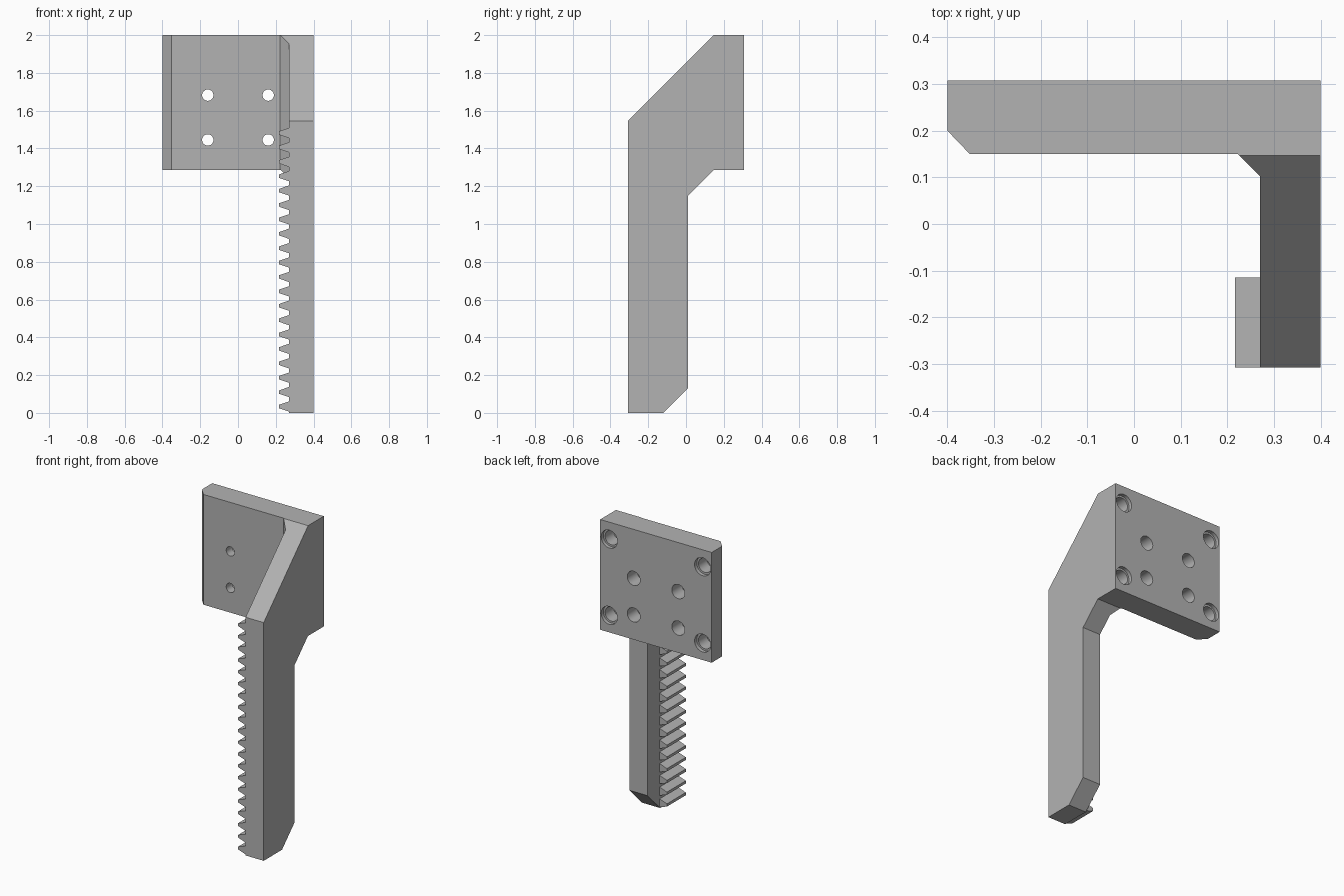
import bpy, bmesh
from mathutils import Matrix

if "Cube" in bpy.data.objects:
    bpy.data.objects.remove(bpy.data.objects["Cube"], do_unlink=True)

grey = bpy.data.materials.new("machined grey")
grey.use_nodes = True
colour = (0.45, 0.45, 0.45, 1)
grey.diffuse_color = colour
grey.node_tree.nodes["Principled BSDF"].inputs["Base Color"].default_value = colour


def prism(name, outline, place, start, end):
    """Extrude a 2D outline from start to end; place maps (a, b, depth) to xyz."""
    bm = bmesh.new()
    face = bm.faces.new([bm.verts.new(place(a, b, start)) for a, b in outline])
    new = bmesh.ops.extrude_face_region(bm, geom=[face])["geom"]
    shift = place(0, 0, end - start)
    bmesh.ops.translate(bm, verts=[v for v in new if isinstance(v, bmesh.types.BMVert)], vec=shift)
    bmesh.ops.recalc_face_normals(bm, faces=bm.faces)
    return make(name, bm)


def make(name, bm):
    mesh = bpy.data.meshes.new(name)
    bm.to_mesh(mesh)
    bm.free()
    mesh.materials.append(grey)
    obj = bpy.data.objects.new(name, mesh)
    bpy.context.scene.collection.objects.link(obj)
    return obj


def boolean(obj, cutter, operation):
    mod = obj.modifiers.new(operation.lower(), 'BOOLEAN')
    mod.operation = operation
    mod.object = cutter
    mod.solver = 'EXACT'
    bpy.context.view_layer.objects.active = obj
    bpy.ops.object.modifier_apply(modifier=mod.name)
    bpy.data.objects.remove(cutter, do_unlink=True)


FRONT, BACK, PLATE, TOP, PLATE_BASE = -0.308, 0.308, 0.15, 2.0, 1.285
ARM_IN, ARM_OUT = 0.27, 0.4

# bracket: L-shaped plan trimmed by the side outline
plan = [(-0.4, BACK), (-0.4, 0.2), (-0.352, PLATE), (0.222, PLATE), (ARM_IN, 0.102),
        (ARM_IN, FRONT), (ARM_OUT, FRONT), (ARM_OUT, BACK)]
side = [(-0.5, 0), (-0.12, 0), (0.01, 0.13), (0.01, 1.15), (0.145, PLATE_BASE),
        (0.5, PLATE_BASE), (0.5, TOP), (0.147, TOP), (FRONT, 1.545), (-0.5, 1.353)]
bracket = prism("mounting_bracket", plan, lambda a, b, d: (a, b, d), -0.1, 2.1)
trim = prism("side_trim", side, lambda a, b, d: (d, a, b), -0.6, 0.6)
boolean(bracket, trim, 'INTERSECT')


# bolt holes: counterbored from the back of the plate
def drill(x, z, radius, y0, y1):
    bm = bmesh.new()
    bmesh.ops.create_cone(bm, cap_ends=True, segments=32, radius1=radius, radius2=radius,
                          depth=y1 - y0, matrix=Matrix.Translation((x, (y0 + y1) / 2, z))
                          @ Matrix.Rotation(1.5707963, 4, 'X'))
    boolean(bracket, make("drill", bm), 'DIFFERENCE')


for sx in (-1, 1):
    for z in (1.445, 1.682):
        drill(sx * 0.16, z, 0.046, 0.21, 0.4)
        drill(sx * 0.16, z, 0.03, 0.1, 0.25)
    for z in (1.395, 1.89):
        drill(sx * 0.335, z, 0.058, 0.285, 0.4)
        drill(sx * 0.335, z, 0.046, 0.2, 0.3)

bpy.ops.object.select_all(action='DESELECT')
bracket.select_set(True)
bpy.context.view_layer.objects.active = bracket
bpy.ops.object.shade_smooth_by_angle(angle=0.5)

# rack teeth along the inner side of the arm
tooth = [(ARM_IN + 0.005, -0.029), (ARM_IN, -0.027), (0.217, -0.009),
         (0.217, 0.009), (ARM_IN, 0.027), (ARM_IN + 0.005, 0.029)]
for i in range(20):
    z = 0.034 + 0.0762 * i
    prism(f"rack_tooth_{i + 1}", [(x, z + dz) for x, dz in tooth],
          lambda a, b, d: (a, d, b), FRONT, -0.115)
